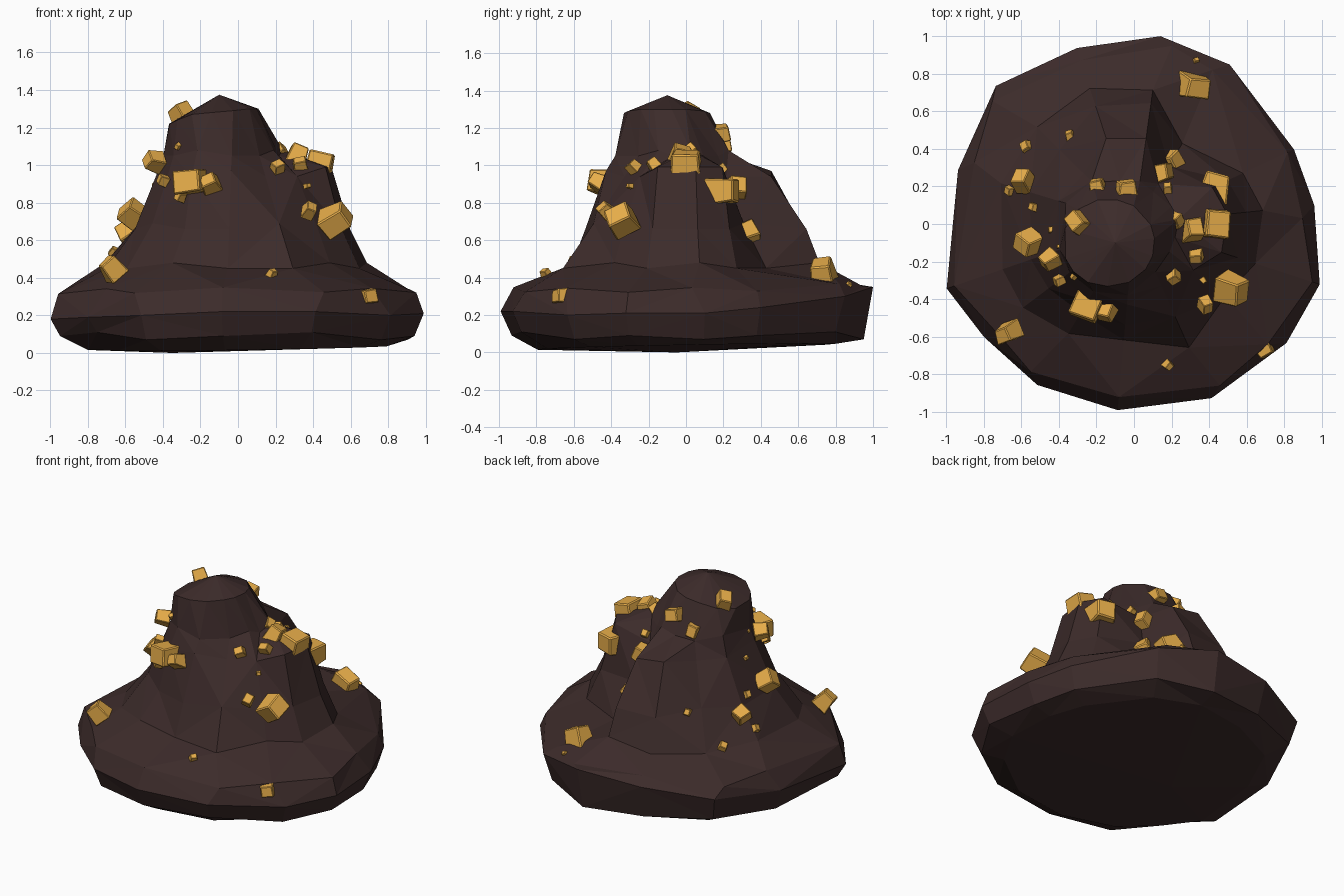
import bpy, bmesh, random
from math import sin, cos, radians
from mathutils import Vector, Euler
from mathutils.bvhtree import BVHTree

if "Cube" in bpy.data.objects:
    bpy.data.objects.remove(bpy.data.objects["Cube"])

random.seed(7)


def material(name, color):
    m = bpy.data.materials.new(name)
    m.diffuse_color = (*color, 1)
    m.use_nodes = True
    m.node_tree.nodes["Principled BSDF"].inputs["Base Color"].default_value = m.diffuse_color
    return m


def make_object(name, bm, mat):
    mesh = bpy.data.meshes.new(name)
    bm.to_mesh(mesh)
    mesh.materials.append(mat)
    obj = bpy.data.objects.new(name, mesh)
    bpy.context.collection.objects.link(obj)
    return obj


rock_mat = material("dark_rock", (0.045, 0.024, 0.023))
gold_mat = material("gold_ore", (0.80, 0.42, 0.068))

# Rock: irregular rings sharing one set of compass angles
angles = [6, 25, 59, 82, 108, 135, 163, 199, 217, 239, 265, 294, 322, 342]
belt = [.965, .94, .99, 1.01, .985, 1.04, .98, 1.055, 1.0, 1.0, .995, 1.015, 1.03, 1.04]
belt_z = [.21, .24, .30, .35, .32, .27, .22, .18, .19, .20, .22, .22, .20, .21]


def polar(a, r, z, cx=0, cy=0):
    return Vector((cx + r * cos(radians(a)), cy + r * sin(radians(a)), z))


rings = []
# underside, lower edge, widest belt and shoulder follow the belt outline
rings.append([polar(a, r * .80, .03 + .015 * sin(radians(a)) + .01 * cos(radians(a)))
              for a, r in zip(angles, belt)])
rings.append([polar(a, r * (.94 + .01 * (i % 2)), .09 + .02 * (i % 3 - 1))
              for i, (a, r) in enumerate(zip(angles, belt))])
rings.append([polar(a, r, z) for a, r, z in zip(angles, belt, belt_z)])
rings.append([polar(a + 4 * (i % 3 - 1), r * (.93 + .03 * (i % 2)),
                    z * .22 + .30 - .025 * (i % 2))
              for i, (a, r, z) in enumerate(zip(angles, belt, belt_z))])
# steep peak with a spur to the right and another to the back
peak = [
    (.46, [.69, .64, .50, .72, .76, .73, .74, .74, .74, .68, .62, .72, .62, .68]),
    (.67, [.60, .55, .36, .65, .66, .56, .58, .58, .57, .55, .54, .54, .54, .58]),
    (.95, [.50, .46, .25, .46, .48, .38, .42, .45, .47, .48, .43, .36, .40, .49]),
    (1.06, [.24, .22, .20, .23, .24, .32, .38, .42, .43, .42, .38, .28, .24, .23]),
]
for k, (z, radii) in enumerate(peak):
    rings.append([polar(a, r, z + (.02 if (i + k) % 3 == 0 else -.01))
                  for i, (a, r) in enumerate(zip(angles, radii))])
for i in (0, 1, 13):
    rings[6][i].z = .99
top_z = [1.30, 1.30, 1.29, 1.28, 1.27, 1.24, 1.22, 1.22, 1.24, 1.27, 1.28, 1.29, 1.30, 1.30]
rings.append([polar(a, .23 + .03 * max(0, -cos(radians(a))), z, -.12, -.10)
              for a, z in zip(angles, top_z)])

bm = bmesh.new()
loops = [[bm.verts.new(p) for p in ring] for ring in rings]
n = len(angles)
for low, high in zip(loops, loops[1:]):
    for i in range(n):
        j = (i + 1) % n
        bm.faces.new((low[i], low[j], high[j], high[i]))
foot = bm.verts.new((-.35, -.05, 0))
tip = bm.verts.new((-.10, -.10, 1.375))
for i in range(n):
    bm.faces.new((loops[0][(i + 1) % n], loops[0][i], foot))
    bm.faces.new((loops[-1][i], loops[-1][(i + 1) % n], tip))
bmesh.ops.triangulate(bm, faces=bm.faces[:])
bmesh.ops.recalc_face_normals(bm, faces=bm.faces[:])
rock_tree = BVHTree.FromBMesh(bm)
make_object("rock", bm, rock_mat)
bm.free()

# Gold nuggets: (x, y, z, size); z of None rests on the rock surface
nuggets = [
    (.32, .73, .42, .14), (.33, .87, .36, .03), (-.34, .47, None, .05),
    (-.57, .41, None, .06), (-.59, .23, .64, .10), (-.66, .18, None, .05),
    (-.53, .09, None, .05), (-.56, -.10, .74, .11), (-.45, -.19, 1.02, .09),
    (-.30, .01, 1.27, .10), (-.19, .19, 1.10, .09), (-.04, .18, 1.17, .10),
    (.19, .32, .62, .13), (.14, .27, .88, .11), (.18, .19, .98, .05),
    (.36, .10, 1.0, .03), (.43, .19, .86, .16), (.43, 0, .99, .15),
    (.31, -.03, 1.04, .12), (.22, .02, 1.07, .07), (.33, -.17, 1.0, .07),
    (.21, -.28, .99, .06), (.52, -.35, .71, .14), (.38, -.43, .76, .07),
    (.37, -.30, .89, .03), (.69, -.66, .30, .09), (.18, -.75, .42, .05),
    (-.67, -.58, .45, .11),
]
nuggets += [
    (-.25, -.43, .91, .14), (-.15, -.46, .90, .10), (-.31, -.44, .83, .05),
    (-.40, -.30, .92, .05), (-.32, -.28, 1.10, .03), (-.44, -.03, None, .03),
    (-.40, -.12, None, .02), (.64, .06, .50, .02),
]
for i, (x, y, z, size) in enumerate(nuggets):
    if z is None:
        z = rock_tree.ray_cast(Vector((x, y, 3)), Vector((0, 0, -1)))[0].z
    bm = bmesh.new()
    bmesh.ops.create_cube(bm, size=1)
    taper = random.uniform(.75, .95)
    for v in bm.verts:
        if v.co.z > 0:
            v.co.x *= taper
            v.co.y *= taper
        v.co += Vector([random.uniform(-.05, .05) for _ in range(3)])
    bmesh.ops.bevel(bm, geom=bm.edges[:], offset=.05, segments=1, affect='EDGES')
    nugget = make_object(f"gold_nugget_{i + 1}", bm, gold_mat)
    bm.free()
    # tilt each nugget so it grows out of the slope
    normal = rock_tree.find_nearest(Vector((x, y, z)))[1]
    spin = Euler((random.uniform(-.3, .3), random.uniform(-.3, .3),
                  random.uniform(0, 1.5))).to_quaternion()
    nugget.rotation_euler = (normal.to_track_quat('Z', 'Y') @ spin).to_euler()
    nugget.location = (x, y, z)
    nugget.scale = [size * f for f in (1.08, .95, 1.05)]
